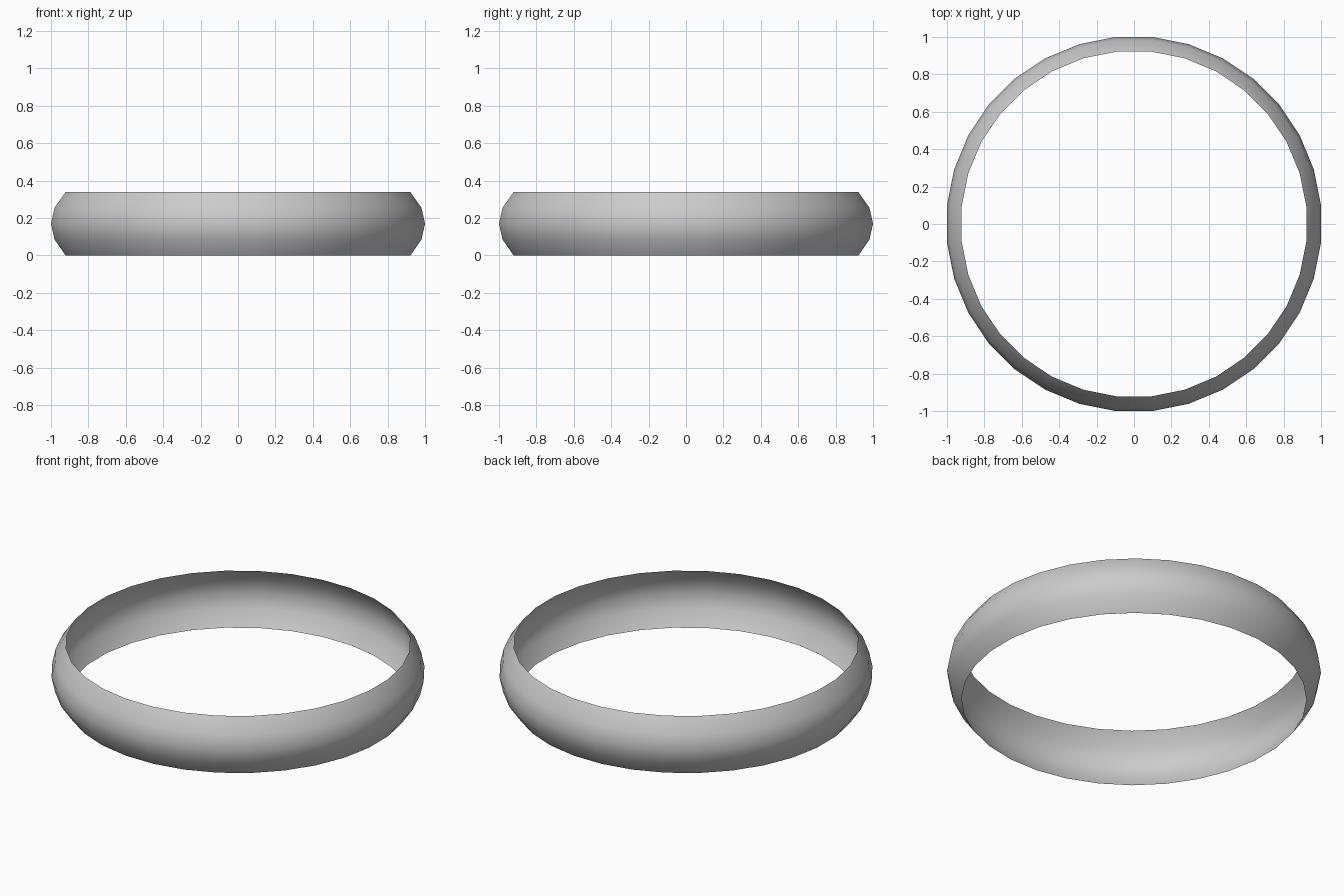
import bpy, bmesh, math

if "Cube" in bpy.data.objects:
    bpy.data.objects.remove(bpy.data.objects["Cube"])

SEGMENTS = 32
K = 1 / math.cos(math.pi / SEGMENTS)  # flats, not corners, face the axes

# bulging band profile: (radius across flats, height)
PROFILE = [(0.922, 0.0), (0.981, 0.085), (1.0, 0.17), (0.981, 0.255), (0.922, 0.338)]

# open, single-walled band lofted from rings
bm = bmesh.new()
rings = []
for r, z in PROFILE:
    ring = []
    for i in range(SEGMENTS):
        a = 2 * math.pi * (i + 0.5) / SEGMENTS
        ring.append(bm.verts.new((r * K * math.cos(a), r * K * math.sin(a), z)))
    rings.append(ring)
for low, high in zip(rings, rings[1:]):
    for i in range(SEGMENTS):
        j = (i + 1) % SEGMENTS
        bm.faces.new((low[i], low[j], high[j], high[i])).smooth = True

mesh = bpy.data.meshes.new("ring_band")
bm.to_mesh(mesh)
bm.free()
band = bpy.data.objects.new("ring_band", mesh)
bpy.context.collection.objects.link(band)
